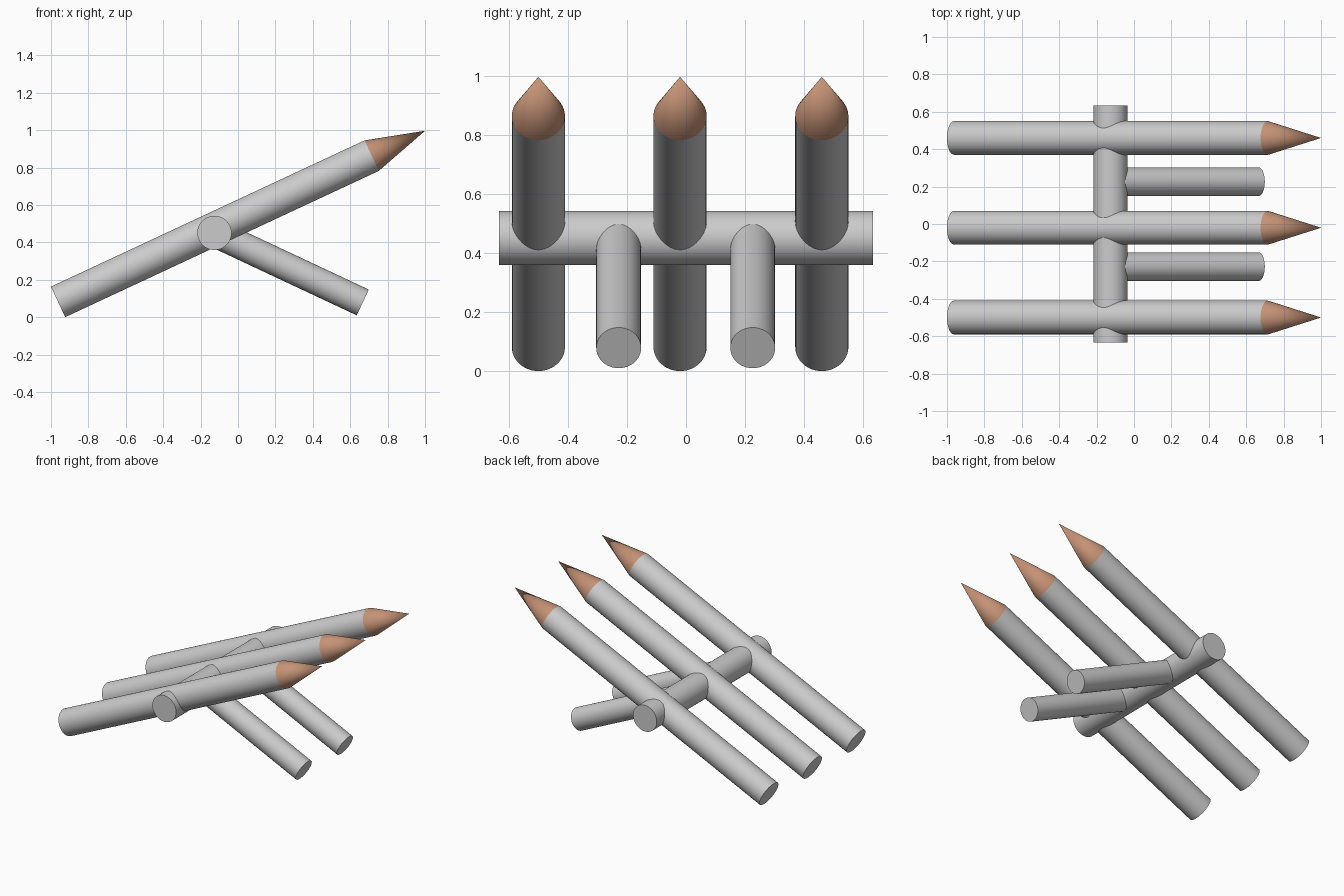
import bpy
from math import radians, cos, sin
from mathutils import Vector

if "Cube" in bpy.data.objects:
    bpy.data.objects.remove(bpy.data.objects["Cube"])

SEGMENTS = 48
PITCH = radians(25)

wood = bpy.data.materials.new("sharpened_wood")
wood.diffuse_color = (0.56, 0.29, 0.18, 1)
wood.use_nodes = True
wood.node_tree.nodes["Principled BSDF"].inputs["Base Color"].default_value = wood.diffuse_color


def rod(name, start, end, r_start, r_end=None, material=None):
    """Smooth round bar or cone running between two points."""
    start, end = Vector(start), Vector(end)
    axis = end - start
    bpy.ops.mesh.primitive_cone_add(
        vertices=SEGMENTS, radius1=r_start,
        radius2=r_start if r_end is None else r_end,
        depth=axis.length, location=(start + end) / 2,
        rotation=axis.to_track_quat('Z', 'Y').to_euler())
    obj = bpy.context.object
    obj.name = name
    bpy.ops.object.shade_smooth_by_angle(angle=radians(35))
    if material:
        obj.data.materials.append(material)
    return obj


# Three inclined stakes with bare wood points
R, SHAFT, TIP = 0.09, 1.85, 0.315
direction = Vector((cos(PITCH), 0, sin(PITCH)))
for i, y in enumerate((-0.50, -0.02, 0.46), 1):
    base = Vector((-0.962, y, 0.082))
    shoulder = base + direction * SHAFT
    rod(f"stake_{i}", base, shoulder, R)
    rod(f"stake_point_{i}", shoulder, shoulder + direction * TIP, R, 0, wood)

# Crossbar tying the stakes together
HUB = (-0.126, 0.451)
rod("crossbar", (HUB[0], -0.633, HUB[1]), (HUB[0], 0.633, HUB[1]), 0.0915)

# Two support legs sloping down from the crossbar
for i, y in enumerate((-0.228, 0.226), 1):
    rod(f"support_leg_{i}", (HUB[0], y, HUB[1]), (0.667, y, 0.079), 0.076)
